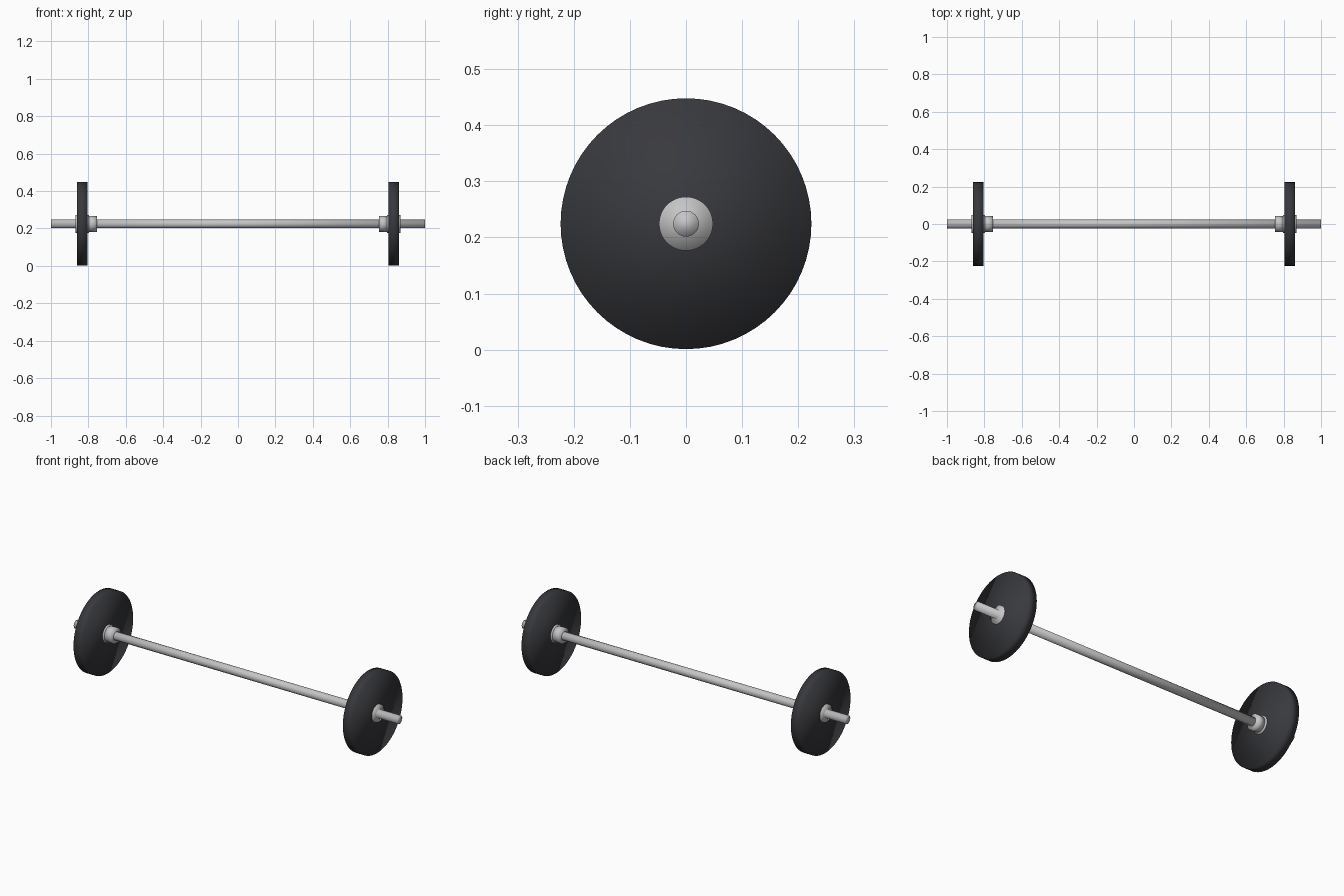
import bpy
import math

if "Cube" in bpy.data.objects:
    bpy.data.objects.remove(bpy.data.objects["Cube"])

AXIS_Z = 0.2245  # height of the bar axis


def material(name, rgb):
    m = bpy.data.materials.new(name)
    m.diffuse_color = (*rgb, 1)
    m.use_nodes = True
    m.node_tree.nodes["Principled BSDF"].inputs["Base Color"].default_value = m.diffuse_color
    return m


steel = material("brushed steel", (0.56, 0.56, 0.57))
rubber = material("dark rubber", (0.040, 0.041, 0.047))


def disc(name, x0, x1, radius, mat, sides=48):
    """Smooth cylinder lying along x between x0 and x1."""
    bpy.ops.mesh.primitive_cylinder_add(
        vertices=sides, radius=radius, depth=abs(x1 - x0),
        location=((x0 + x1) / 2, 0, AXIS_Z), rotation=(0, math.pi / 2, 0))
    ob = bpy.context.object
    ob.name = name
    ob.data.materials.append(mat)
    bpy.ops.object.shade_smooth()
    return ob


# Long bar running end to end
disc("bar", -1, 1, 0.023, steel, 32)

# Weight plate, hub and inner collar at each end
for side, s in (("left", -1), ("right", 1)):
    disc(side + "_plate", s * 0.805, s * 0.861, 0.2235, rubber, 64)
    disc(side + "_hub", s * 0.797, s * 0.870, 0.048, steel)
    disc(side + "_collar", s * 0.754, s * 0.80, 0.042, steel)
